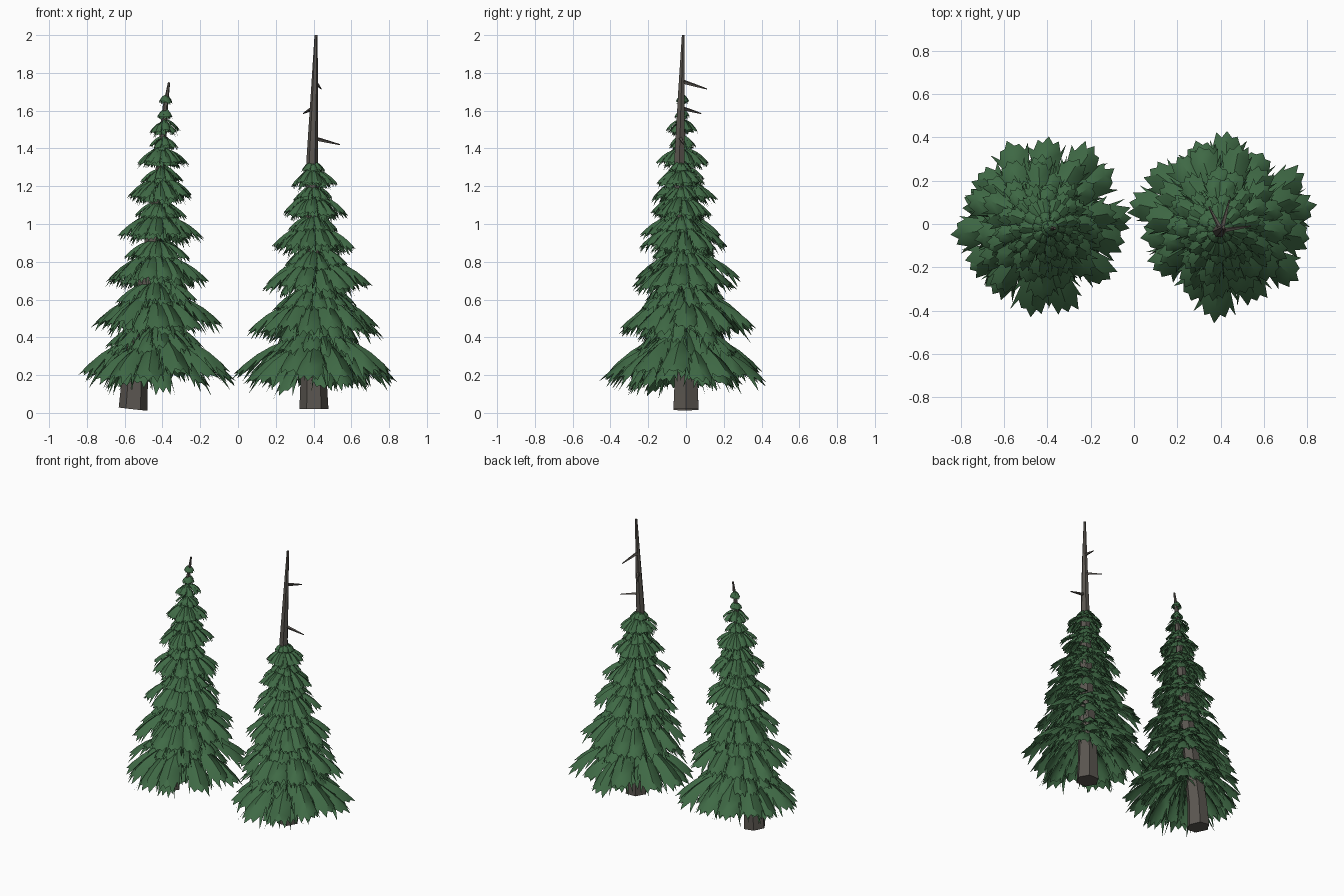
import bpy, bmesh, math, random
from mathutils import Vector

if "Cube" in bpy.data.objects:
    bpy.data.objects.remove(bpy.data.objects["Cube"])
random.seed(7)
UP = Vector((0, 0, 1))


def make_material(name, color):
    mat = bpy.data.materials.new(name)
    mat.use_nodes = True
    mat.diffuse_color = color
    mat.node_tree.nodes["Principled BSDF"].inputs["Base Color"].default_value = color
    return mat


needle_green = make_material("needle green", (0.05, 0.143, 0.06, 1))
bark_brown = make_material("bark brown", (0.102, 0.091, 0.079, 1))


def make_object(name, bm, mat, angle):
    mesh = bpy.data.meshes.new(name)
    bm.to_mesh(mesh)
    bm.free()
    mesh.materials.append(mat)
    obj = bpy.data.objects.new(name, mesh)
    bpy.context.collection.objects.link(obj)
    bpy.ops.object.select_all(action="DESELECT")
    obj.select_set(True)
    bpy.context.view_layer.objects.active = obj
    bpy.ops.object.shade_smooth_by_angle(angle=math.radians(angle))
    return obj


def lerp_table(table, z):
    """Interpolate rows of (z, value...) at height z."""
    for a, b in zip(table, table[1:]):
        if z <= b[0]:
            f = max(0, (z - a[0]) / (b[0] - a[0]))
            return [p + (q - p) * f for p, q in zip(a[1:], b[1:])]
    return list(table[-1][1:])


def add_tube(bm, path, sides):
    """Skin rings of (point, radius) along a path, capped at both ends."""
    direction = (path[-1][0] - path[0][0]).normalized()
    u = direction.orthogonal().normalized()
    v = direction.cross(u)
    rings = []
    for point, radius in path:
        angles = [math.tau * (i + 0.25) / sides for i in range(sides)]
        rings.append([bm.verts.new(point + (u * math.cos(a) + v * math.sin(a)) * radius)
                      for a in angles])
    for low, high in zip(rings, rings[1:]):
        for i in range(sides):
            j = (i + 1) % sides
            bm.faces.new((low[i], low[j], high[j], high[i]))
    bm.faces.new(rings[0][::-1])
    bm.faces.new(rings[-1])


def add_bough(bm, root, angle, length, drop, width):
    """An arching folded bough with forward-pointing teeth on both wings."""
    out = Vector((math.cos(angle), math.sin(angle), 0))
    side = Vector((-out.y, out.x, 0))
    steps = 5

    def ridge_point(t):
        return root + out * length * t - UP * drop * (0.2 * t + 0.8 * t ** 2.5)

    def wing_point(t, spread, sign):
        w = width * spread * (0.25 + 0.75 * min(t, 0.75) / 0.75)
        return ridge_point(t) + side * sign * w - UP * w * 0.6

    ridge = [bm.verts.new(ridge_point(0.04 + 0.86 * i / steps)) for i in range(steps + 1)]
    tip = bm.verts.new(ridge_point(random.uniform(1.0, 1.05)))
    for sign in (1, -1):
        def face(*verts):
            bm.faces.new(verts if sign < 0 else verts[::-1])
        edge = [bm.verts.new(wing_point(0.04 + 0.82 * i / steps, 0.78, sign))
                for i in range(steps + 1)]
        for i in range(steps):
            face(ridge[i], edge[i], edge[i + 1], ridge[i + 1])
            t = 0.04 + 0.82 * (i + random.uniform(1.2, 1.7)) / steps
            tooth = wing_point(t, random.uniform(0.95, 1.25), sign)
            tooth -= UP * drop * random.uniform(0.02, 0.2)
            tooth.z = max(tooth.z, 0.03)
            face(edge[i], bm.verts.new(tooth), edge[i + 1])
        # Notched end beside the tip
        end = bm.verts.new(wing_point(random.uniform(0.93, 1.03), 0.6, sign))
        face(ridge[-1], edge[-1], end)
        notch = bm.verts.new(wing_point(0.95, 0.3, sign))
        face(ridge[-1], end, notch)
        face(ridge[-1], notch, tip)


def build_foliage(name, center, radii, tips, mat):
    """Tiers of boughs; every second tier is shorter and fills the gaps."""
    bm = bmesh.new()
    for k, z in enumerate(tips):
        radius = lerp_table(radii, z)[0] * (1.0, 0.7)[k % 2]
        x, y = lerp_table(center, z)
        drop = 0.02 + 0.42 * radius
        count = 14 if radius > 0.12 else 10
        start = random.random()
        for i in range(count):
            angle = math.tau * (i + start + random.uniform(-0.25, 0.25)) / count
            length = radius * random.uniform(0.85, 1.04)
            root = Vector((x, y, z + drop + random.uniform(-0.12, 0.18) * drop))
            add_bough(bm, root, angle, length, drop, 0.01 + 0.165 * radius)
            # Steeper hanging bough beneath
            add_bough(bm, root - UP * drop * 0.18, angle + math.pi / count,
                      length * 0.72, drop * random.uniform(0.9, 1.15), 0.01 + 0.13 * radius)
    return make_object(name, bm, mat, 45)


def build_trunk(name, rows, stubs, mat):
    bm = bmesh.new()
    add_tube(bm, [(Vector((x, y, z)), r) for z, x, y, r in rows], 6)
    for start, end in stubs:
        a, b = Vector(start), Vector(end)
        add_tube(bm, [(a, 0.012), (a.lerp(b, 0.5), 0.008), (b, 0.003)], 4)
    return make_object(name, bm, mat, 25)


def tier_heights(first, last, gap, shrink):
    heights = []
    while first < last:
        heights.append(first)
        first += gap
        gap = max(gap * shrink, 0.045)
    return heights


# Right-hand tree: leaning, leafy to the top
build_trunk("right_trunk", [
    (0.02, -0.555, 0, 0.077), (0.2, -0.545, 0, 0.068), (0.8, -0.465, -0.01, 0.045),
    (1.3, -0.41, -0.02, 0.025), (1.62, -0.385, -0.02, 0.014), (1.75, -0.365, -0.02, 0.006),
], [], bark_brown)
build_foliage("right_foliage",
              [(0.2, -0.435, 0), (0.7, -0.43, -0.005), (1.2, -0.405, -0.02), (1.7, -0.38, -0.02)],
              [(0.18, 0.43), (0.45, 0.35), (0.72, 0.28), (0.98, 0.21), (1.22, 0.17),
               (1.5, 0.085), (1.64, 0.035)],
              tier_heights(0.2, 1.65, 0.137, 0.955), needle_green)

# Left-hand tree: straight, with a dead bare top
build_trunk("left_trunk", [
    (0.02, 0.402, 0, 0.077), (0.2, 0.4, 0, 0.068), (0.8, 0.4, -0.02, 0.048),
    (1.35, 0.393, -0.035, 0.03), (1.7, 0.405, -0.025, 0.019), (2.0, 0.413, -0.015, 0.008),
], [
    ((0.4, -0.03, 1.455), (0.54, -0.01, 1.42)),
    ((0.4, -0.025, 1.615), (0.345, 0.08, 1.585)),
    ((0.405, -0.02, 1.755), (0.44, 0.11, 1.715)),
], bark_brown)
build_foliage("left_foliage",
              [(0.2, 0.42, 0), (0.7, 0.41, -0.01), (1.3, 0.395, -0.03)],
              [(0.18, 0.435), (0.43, 0.37), (0.7, 0.285), (0.95, 0.205), (1.2, 0.135), (1.32, 0.08)],
              tier_heights(0.19, 1.3, 0.13, 0.945), needle_green)
